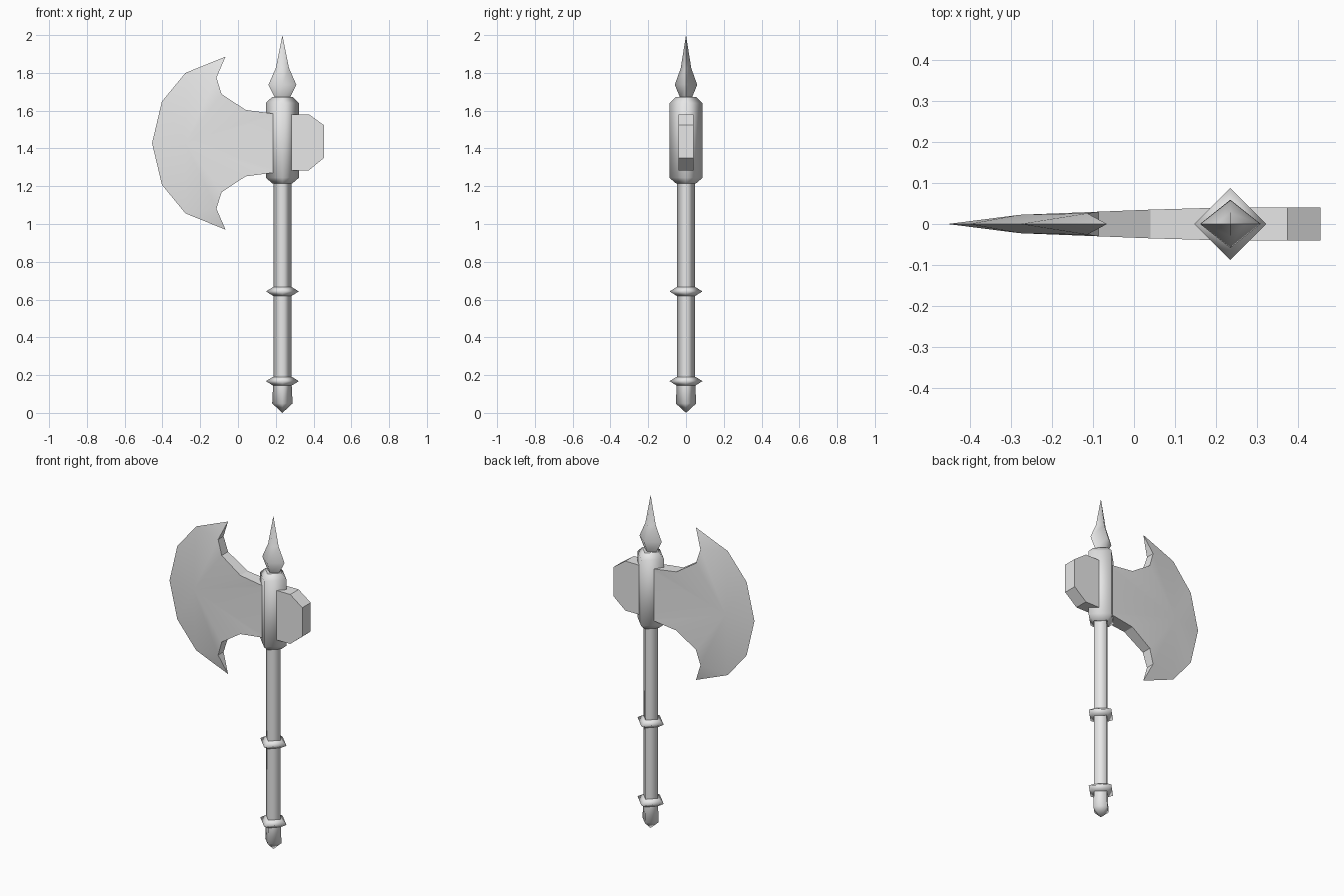
import bpy, bmesh, math

cube = bpy.data.objects.get("Cube")
if cube:
    bpy.data.objects.remove(cube, do_unlink=True)

SHAFT_X = 0.235    # axis of the handle
MID_Z = 1.428      # mirror height of the blade

steel = bpy.data.materials.new("plain_grey")
steel.use_nodes = True
GREY = (0.8, 0.8, 0.8, 1)
steel.diffuse_color = GREY
steel.node_tree.nodes["Principled BSDF"].inputs["Base Color"].default_value = GREY


def finish(bm, name, split=False):
    """Turn a bmesh into an object; split keeps the front/back ridge sharp."""
    bmesh.ops.recalc_face_normals(bm, faces=bm.faces)
    if split:
        for e in bm.edges:
            if len(e.link_faces) == 2:
                a, b = (f.normal.y for f in e.link_faces)
                e.smooth = a * b > 0
    mesh = bpy.data.meshes.new(name)
    bm.to_mesh(mesh)
    bm.free()
    mesh.materials.append(steel)
    obj = bpy.data.objects.new(name, mesh)
    bpy.context.scene.collection.objects.link(obj)
    return obj


def diamond_lathe(name, profile, depth=1.0, split=False):
    """Four-sided turned part with its corners on the x and y axes."""
    bm = bmesh.new()
    rings = []
    for r, z in profile:
        count = 4 if r > 0 else 1
        rings.append([bm.verts.new((SHAFT_X + r * math.cos(i * math.pi / 2),
                                    depth * r * math.sin(i * math.pi / 2), z))
                      for i in range(count)])
    for low, high in zip(rings, rings[1:]):
        for i in range(4):
            j = (i + 1) % 4
            if len(low) == 1:
                quad = [low[0], high[j], high[i]]
            elif len(high) == 1:
                quad = [low[i], low[j], high[0]]
            else:
                quad = [low[i], low[j], high[j], high[i]]
            bm.faces.new(quad).smooth = True
    for ring in (rings[0], rings[-1]):
        if len(ring) == 4:
            bm.faces.new(ring)
    return finish(bm, name, split)


# Handle, pommel, rings, collar and top spike
diamond_lathe("handle", [(0.048, 0.18), (0.048, 1.23)])
diamond_lathe("pommel", [(0, 0), (0.054, 0.05), (0.049, 0.15)])
for name, z in (("lower_ring", 0.168), ("upper_ring", 0.643)):
    diamond_lathe(name, [(0.05, z - 0.023), (0.087, z), (0.05, z + 0.023)])
diamond_lathe("collar", [(0.053, 1.215), (0.088, 1.245), (0.088, 1.64), (0.055, 1.672)])
diamond_lathe("spike", [(0.04, 1.67), (0.074, 1.737), (0.035, 1.825), (0, 2)],
              depth=0.8, split=True)

# Blade: sharp outer edge on y = 0, thick inner rim, mirrored about MID_Z
EDGE = [(-0.455, 0), (-0.403, 0.22), (-0.278, 0.372), (-0.066, 0.458)]
RIM = [(-0.114, 0.347, 0.026), (-0.087, 0.26, 0.03),
       (0.04, 0.176, 0.035), (0.18, 0.157, 0.039), (SHAFT_X, 0.155, 0.04)]
bm = bmesh.new()
for up in (1, -1):
    edge = [bm.verts.new((x, 0, MID_Z + up * h)) for x, h in EDGE]
    sides = []
    for side in (1, -1):
        rim = [bm.verts.new((x, side * t, MID_Z + up * h)) for x, h, t in RIM]
        centre = bm.verts.new((-0.278, side * 0.0225, MID_Z))
        root = bm.verts.new((SHAFT_X, side * 0.04, MID_Z))
        fan = edge[:3] + rim + [root]
        for a, b in zip(fan, fan[1:]):
            bm.faces.new((centre, a, b)).smooth = True
        bm.faces.new((edge[2], edge[3], rim[0])).smooth = True
        sides.append(rim)
    front, back = sides
    bm.faces.new((edge[3], front[0], back[0]))
    for i in range(len(RIM) - 1):
        bm.faces.new((front[i], front[i + 1], back[i + 1], back[i]))
bmesh.ops.remove_doubles(bm, verts=bm.verts, dist=0.0005)
finish(bm, "blade", split=True)

# Hammer block behind the blade
OUTLINE = [(SHAFT_X, 1.284), (0.375, 1.284), (0.455, 1.35),
           (0.455, 1.523), (0.375, 1.581), (SHAFT_X, 1.581)]
bm = bmesh.new()
face = bm.faces.new([bm.verts.new((x, -0.04, z)) for x, z in OUTLINE])
new = bmesh.ops.extrude_face_region(bm, geom=[face])["geom"]
bmesh.ops.translate(bm, vec=(0, 0.08, 0),
                    verts=[v for v in new if isinstance(v, bmesh.types.BMVert)])
finish(bm, "hammer_block")
